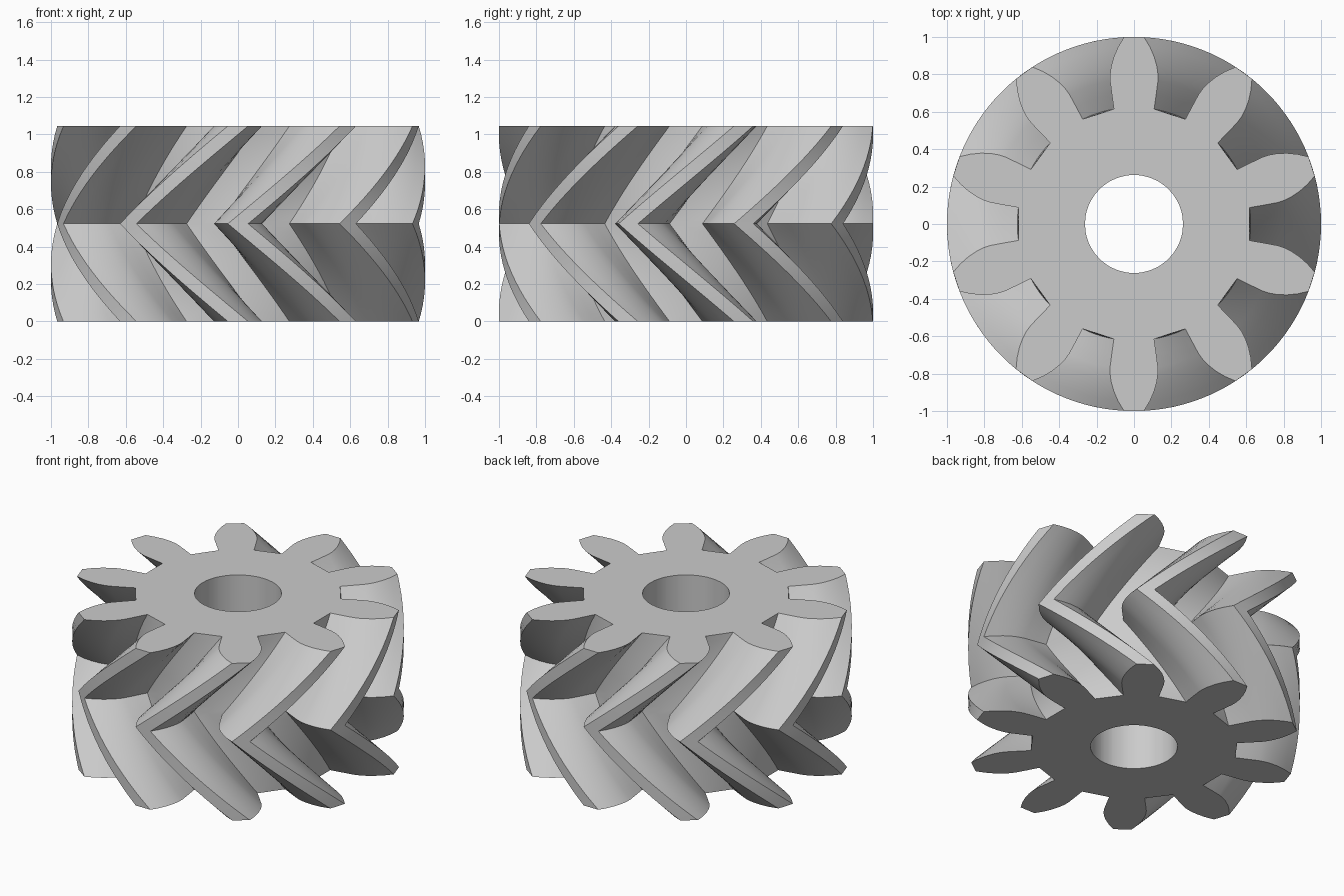
import bpy
import bmesh
from math import radians, cos, sin

cube = bpy.data.objects.get("Cube")
if cube:
    bpy.data.objects.remove(cube, do_unlink=True)

TEETH = 10
HEIGHT = 1.045
BORE_RADIUS = 0.262
PITCH = 360 / TEETH
TWIST = -PITCH          # rotation reached at mid height
STEPS = 12              # layers in each half

# Half a tooth, root to tip: (radius, angle from the tooth centre)
FLANK = [(0.624, 9.9), (0.7, 9.72), (0.775, 9.5), (0.81, 9.1), (0.85, 8.3),
         (0.9, 6.9), (0.95, 5.15), (1.0, 3.1)]


def section():
    """Outline of the whole gear in polar form, counter-clockwise."""
    half_gap = PITCH / 2 - FLANK[0][1]
    root_mid = FLANK[0][0] * cos(radians(half_gap))
    points = []
    for i in range(TEETH):
        centre = 90 + i * PITCH
        points += [(r, centre - a) for r, a in FLANK]
        points += [(r, centre + a) for r, a in reversed(FLANK)]
        points.append((root_mid, centre + PITCH / 2))
    return points


def add_ring(bm, points, z, twist=0):
    return [bm.verts.new((r * cos(radians(a + twist)), r * sin(radians(a + twist)), z))
            for r, a in points]


def bridge(bm, lower, upper):
    n = len(lower)
    for i in range(n):
        j = (i + 1) % n
        bm.faces.new((lower[i], lower[j], upper[j], upper[i]))


steel = bpy.data.materials.new("grey steel")
steel.use_nodes = True
colour = (0.6, 0.6, 0.6, 1)
steel.diffuse_color = colour
steel.node_tree.nodes["Principled BSDF"].inputs["Base Color"].default_value = colour

# Teeth: twisted one way up to mid height, then back again
bm = bmesh.new()
outline = section()
layers = []
for k in range(2 * STEPS + 1):
    amount = 1 - abs(k - STEPS) / STEPS
    layers.append(add_ring(bm, outline, HEIGHT * k / (2 * STEPS), TWIST * amount))
for lower, upper in zip(layers, layers[1:]):
    bridge(bm, lower, upper)

# Bore and flat end faces
bore_outline = [(BORE_RADIUS, a) for r, a in outline]
bore_bottom = add_ring(bm, bore_outline, 0)
bore_top = add_ring(bm, bore_outline, HEIGHT)
bridge(bm, layers[-1], bore_top)
bridge(bm, bore_top, bore_bottom)
bridge(bm, bore_bottom, layers[0])
bmesh.ops.recalc_face_normals(bm, faces=bm.faces)

mesh = bpy.data.meshes.new("herringbone_gear")
bm.to_mesh(mesh)
bm.free()
mesh.materials.append(steel)
gear = bpy.data.objects.new("herringbone_gear", mesh)
bpy.context.collection.objects.link(gear)

bpy.ops.object.select_all(action="DESELECT")
gear.select_set(True)
bpy.context.view_layer.objects.active = gear
bpy.ops.object.shade_smooth_by_angle(angle=radians(30))
